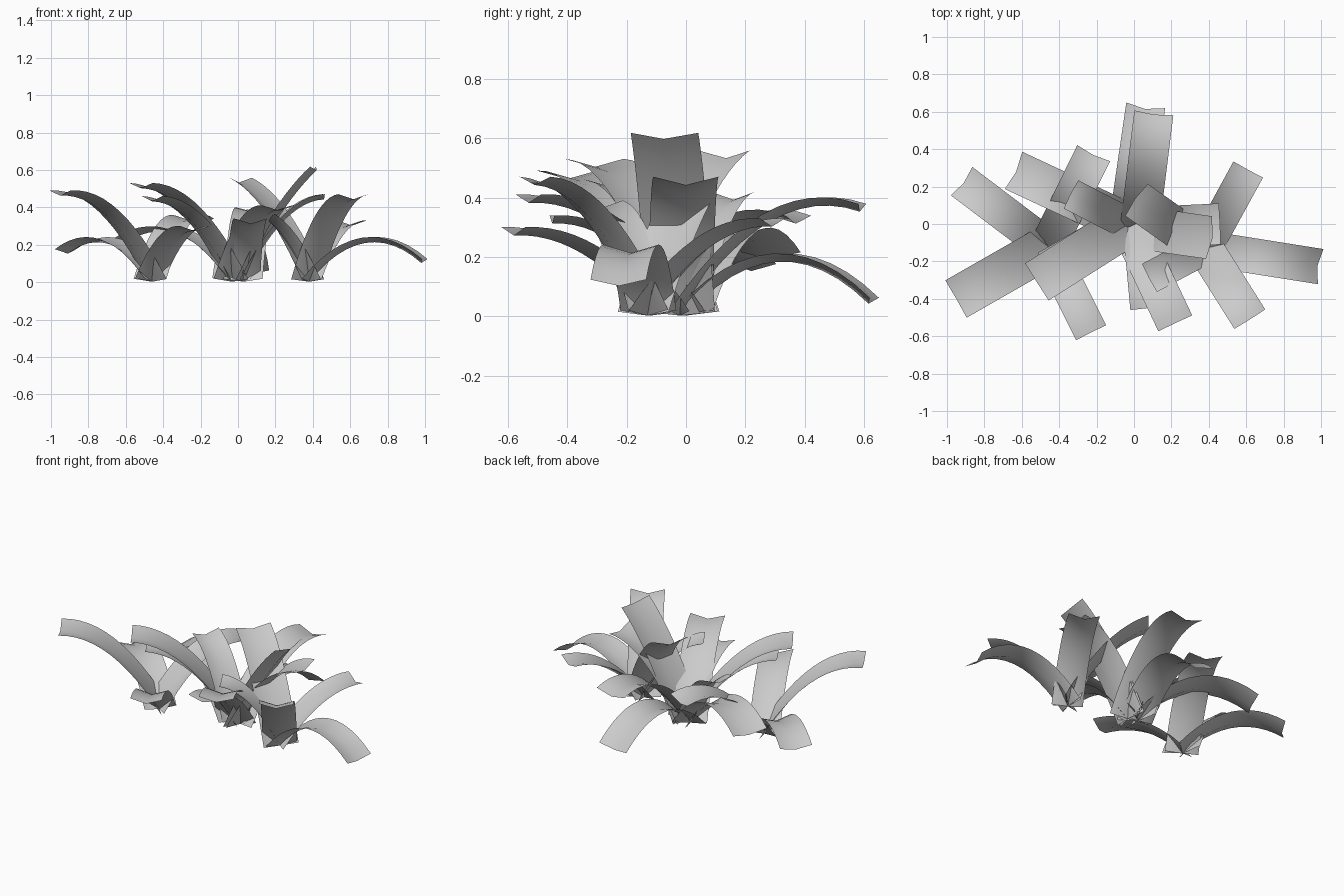
import bpy, bmesh
from mathutils import Vector

if "Cube" in bpy.data.objects:
    bpy.data.objects.remove(bpy.data.objects["Cube"])


def leaf(bm, base, tip, slope, width, fold=0.028, n=12):
    """Folded strip arching from base to tip along a parabola."""
    b = Vector((base[0], base[1], 0.003))
    d = Vector((tip[0] - base[0], tip[1] - base[1], 0))
    r = d.length
    d.normalize()
    side = Vector((-d.y, d.x, 0))
    drop = (slope * r - tip[2]) / r ** 2
    prev = None
    for i in range(n + 1):
        s = r * i / n
        g = slope - 2 * drop * s
        normal = (Vector((0, 0, 1)) - d * g).normalized()
        c = b + d * s + Vector((0, 0, slope * s - drop * s * s))
        up = normal * fold
        row = [bm.verts.new(p) for p in
               (c - side * width / 2 + up, c, c + side * width / 2 + up)]
        if prev:
            for k in range(2):
                bm.faces.new((prev[k], row[k], row[k + 1], prev[k + 1]))
        prev = row


def clump(name, leaves):
    bm = bmesh.new()
    for l in leaves:
        leaf(bm, *l)
    bm.normal_update()
    me = bpy.data.meshes.new(name)
    bm.to_mesh(me)
    bm.free()
    for p in me.polygons:
        p.use_smooth = True
    bpy.context.collection.objects.link(bpy.data.objects.new(name, me))


# Left clump: base, tip, starting slope, width
L = (-0.46, -0.12)
clump("left_leaf_clump", [
    (L, (-0.91, 0.22, 0.15), 1.15, 0.19),
    (L, (-0.95, -0.40, 0.46), 1.70, 0.23),
    (L, (-0.23, -0.58, 0.27), 1.10, 0.18),
    (L, (-0.22, 0.37, 0.31), 1.50, 0.195),
])

# Middle clump: two overlapping rosettes
A, B = (-0.03, 0.0), (0.03, -0.02)
clump("middle_leaf_clump", [
    (A, (-0.63, 0.28, 0.19), 1.25, 0.22),
    (A, (-0.52, -0.31, 0.50), 1.70, 0.235),
    (A, (-0.46, -0.25, 0.43), 1.70, 0.22),
    (A, (-0.34, 0.16, 0.39), 2.10, 0.17),
    (A, (0.06, 0.615, 0.04), 1.10, 0.21),
    (B, (0.105, 0.585, 0.35), 1.50, 0.21),
    (B, (0.07, -0.45, 0.31), 1.50, 0.18),
    (A, (0.22, -0.53, 0.38), 1.35, 0.20),
    (B, (0.42, -0.075, 0.595), 2.10, 0.23),
    (B, (0.46, 0.0, 0.44), 2.00, 0.22),
])

# Right clump
R = (0.38, -0.13)
clump("right_leaf_clump", [
    (R, (0.98, -0.225, 0.10), 1.20, 0.19),
    (R, (0.61, 0.29, 0.30), 1.30, 0.18),
    (R, (0.62, -0.51, 0.44), 1.90, 0.195),
    (R, (0.08, -0.29, 0.36), 2.00, 0.17),
    (R, (0.005, 0.135, 0.53), 1.90, 0.21),
])
